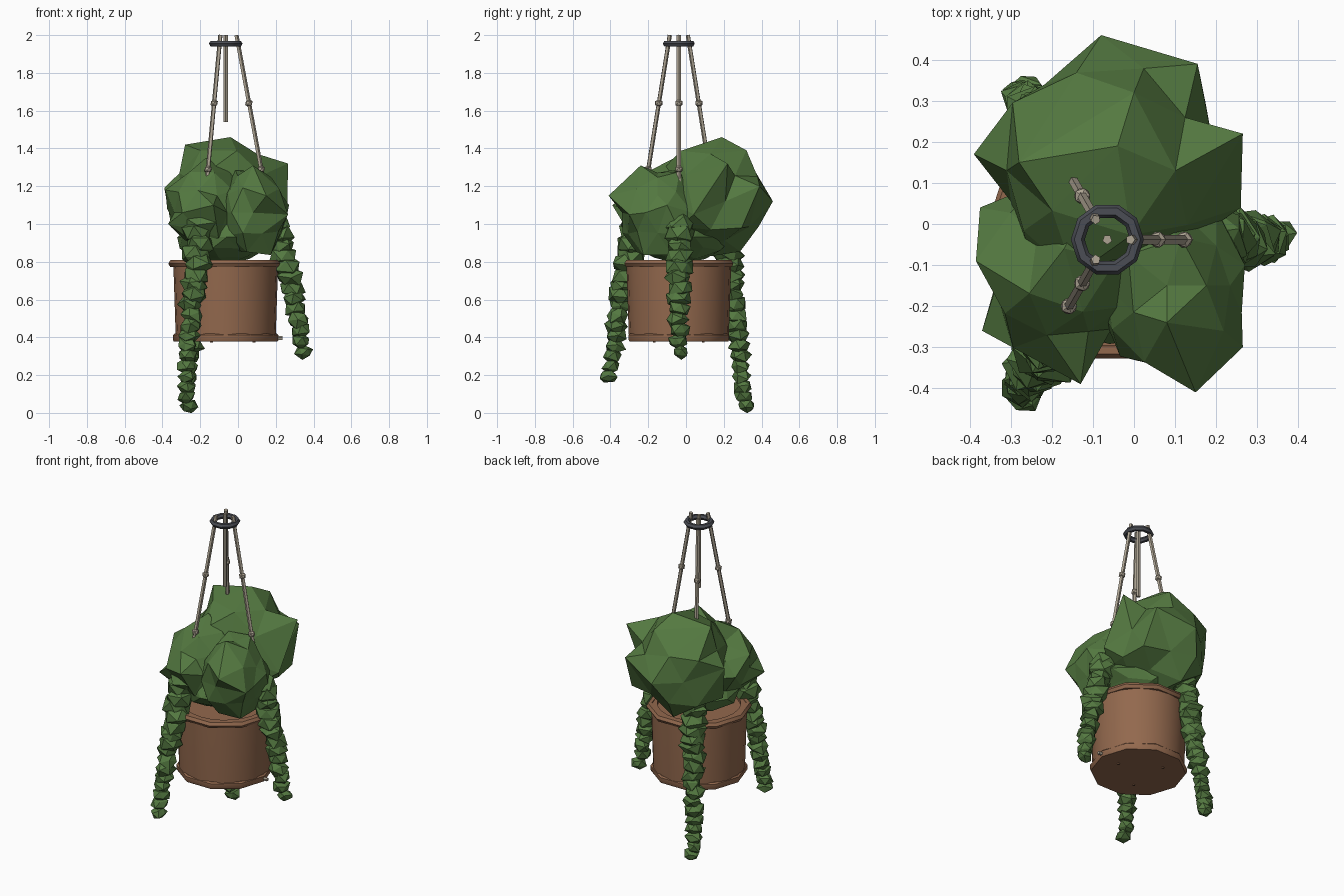
import bpy, bmesh, math, random
from mathutils import Vector, Matrix

if "Cube" in bpy.data.objects:
    bpy.data.objects.remove(bpy.data.objects["Cube"])

CX, CY = -0.065, -0.038          # axis of the pot
ANGLES = [0, 2 * math.pi / 3, 4 * math.pi / 3]


def material(name, rgb):
    m = bpy.data.materials.new(name)
    m.diffuse_color = (*rgb, 1)
    m.use_nodes = True
    m.node_tree.nodes["Principled BSDF"].inputs["Base Color"].default_value = m.diffuse_color
    return m


LEAF = material("leaf_green", (0.088, 0.19, 0.052))
CLAY = material("clay", (0.29, 0.14, 0.075))
ROPE = material("rope", (0.42, 0.37, 0.29))
IRON = material("iron", (0.07, 0.075, 0.09))


def finish(bm, name, mat, smooth=False):
    bmesh.ops.recalc_face_normals(bm, faces=bm.faces)
    me = bpy.data.meshes.new(name)
    bm.to_mesh(me)
    bm.free()
    ob = bpy.data.objects.new(name, me)
    bpy.context.collection.objects.link(ob)
    me.materials.append(mat)
    if smooth:
        bpy.ops.object.select_all(action='DESELECT')
        ob.select_set(True)
        bpy.context.view_layer.objects.active = ob
        bpy.ops.object.shade_smooth_by_angle(angle=math.radians(40))
    return ob


def at(r, ang, z):
    return Vector((CX + r * math.cos(ang), CY + r * math.sin(ang), z))


def lathe(name, profile, sides, mat, closed=False, smooth=False):
    """Revolve (radius, z) points round the pot axis; open ends are capped."""
    bm = bmesh.new()
    rings = [[bm.verts.new(at(r, 2 * math.pi * i / sides, z)) for i in range(sides)]
             for r, z in profile]
    pairs = list(zip(rings, rings[1:]))
    if closed:
        pairs.append((rings[-1], rings[0]))
    else:
        bm.faces.new(rings[0])
        bm.faces.new(rings[-1])
    for a, b in pairs:
        for i in range(sides):
            j = (i + 1) % sides
            bm.faces.new((a[i], a[j], b[j], b[i]))
    return finish(bm, name, mat, smooth)


def torus(name, r, tube, z, sides, mat, tube_sides=6):
    steps = [2 * math.pi * k / tube_sides for k in range(tube_sides)]
    return lathe(name, [(r + tube * math.cos(t), z + tube * math.sin(t)) for t in steps],
                 sides, mat, closed=True, smooth=True)


def add_rod(bm, a, b, r, sides=5):
    d = b - a
    mtx = Matrix.Translation((a + b) / 2) @ d.to_track_quat('Z', 'Y').to_matrix().to_4x4()
    bmesh.ops.create_cone(bm, cap_ends=True, segments=sides, radius1=r, radius2=r,
                          depth=d.length, matrix=mtx)


def add_ball(bm, p, r, sub=1):
    return bmesh.ops.create_icosphere(bm, subdivisions=sub, radius=r,
                                      matrix=Matrix.Translation(p))['verts']


# Pot: round body with a ten-sided lip and foot band
lathe("pot_body", [(0.264, 0.383), (0.277, 0.775), (0.277, 0.805), (0.24, 0.805), (0.24, 0.785)],
      24, CLAY, smooth=True)
torus("pot_lip", 0.283, 0.021, 0.79, 10, CLAY)
lathe("pot_foot", [(0.274, 0.377), (0.279, 0.385), (0.279, 0.412), (0.27, 0.42)], 10, CLAY, smooth=True)

# Hanger: iron ring, central cord, three knotted ropes
torus("hanger_ring", 0.072, 0.017, 1.955, 10, IRON)
bm = bmesh.new()
add_rod(bm, at(0, 0, 1.54), at(0, 0, 2.0), 0.012)
finish(bm, "central_cord", ROPE)
for n, ang in enumerate(ANGLES):
    bm = bmesh.new()
    top, low = at(0.056, ang, 2.0), at(0.278, ang, 0.80)
    add_rod(bm, top, low, 0.012)
    for z in (1.64, 1.29, 0.94):
        add_ball(bm, top.lerp(low, (2.0 - z) / 1.2), 0.022)
    finish(bm, f"hanger_rope_{n + 1}", ROPE)
    # drain stud under the pot
    bm = bmesh.new()
    add_rod(bm, at(0.15, ang, 0.372), at(0.15, ang, 0.395), 0.008)
    finish(bm, f"drain_stud_{n + 1}", CLAY)
bm = bmesh.new()
add_rod(bm, at(0.2, 0, 0.395), at(0.30, 0, 0.395), 0.011)
finish(bm, "drain_spout", ROPE)

# Foliage: jagged low-poly clumps; the nearest vertex is pulled out to each spike
clumps = [  # centre, radii, spikes
    ((-0.06, 0.13, 1.12), (0.30, 0.29, 0.29),
     [(0.265, 0.22, 1.32), (0.155, 0.39, 1.2), (-0.08, 0.46, 1.12), (-0.04, 0.19, 1.46),
      (-0.28, 0.15, 1.42), (0.0, 0.32, 1.39), (-0.39, 0.17, 1.19), (0.26, 0.04, 1.05)]),
    ((-0.16, -0.09, 1.06), (0.21, 0.24, 0.24),
     [(-0.375, 0.04, 1.08), (-0.385, -0.09, 1.18), (-0.37, -0.26, 1.0),
      (-0.13, -0.39, 1.1), (-0.17, -0.06, 1.35)]),
    ((0.08, -0.15, 1.06), (0.20, 0.22, 0.24),
     [(0.15, -0.41, 1.15), (0.265, -0.3, 1.05), (0.27, -0.1, 1.1), (0.08, -0.24, 1.31)]),
    ((-0.06, -0.04, 0.93), (0.27, 0.27, 0.13), []),
]
random.seed(5)
for n, (c, radii, spikes) in enumerate(clumps):
    bm = bmesh.new()
    verts = list(add_ball(bm, (0, 0, 0), 1, 2))
    for v in verts:
        k = random.uniform(0.84, 1.1)
        v.co = Vector(c) + Vector([v.co[i] * radii[i] * k for i in range(3)])
    for s in map(Vector, spikes):
        near = min(verts, key=lambda v: (v.co - Vector(c)).angle(s - Vector(c)))
        near.co = s
        verts.remove(near)
    finish(bm, f"foliage_clump_{n + 1}", LEAF)

# Trailing vines: overlapping jagged tufts shrinking towards the tip
for n, (ang, zend, rend) in enumerate(zip(ANGLES, (0.325, 0.035, 0.195), (0.415, 0.41, 0.425))):
    bm = bmesh.new()
    z0, r0 = 1.0, 0.255
    count = round((z0 - zend) / 0.055)
    for i in range(count + 1):
        t = i / count
        p = at(r0 + (rend - r0) * t ** 0.8, ang + random.uniform(-.04, .04), z0 + (zend - z0) * t)
        size = 0.092 - 0.042 * t ** 1.2
        rot = Matrix.Rotation(random.uniform(0, 6.28), 3, 'Z') @ \
            Matrix.Rotation(random.uniform(-0.6, 0.6), 3, 'X')
        for v in add_ball(bm, (0, 0, 0), size):
            q = rot @ v.co * random.uniform(0.75, 1.15)
            v.co = p + Vector((q.x, q.y, q.z * 0.8))
    finish(bm, f"trailing_vine_{n + 1}", LEAF)
